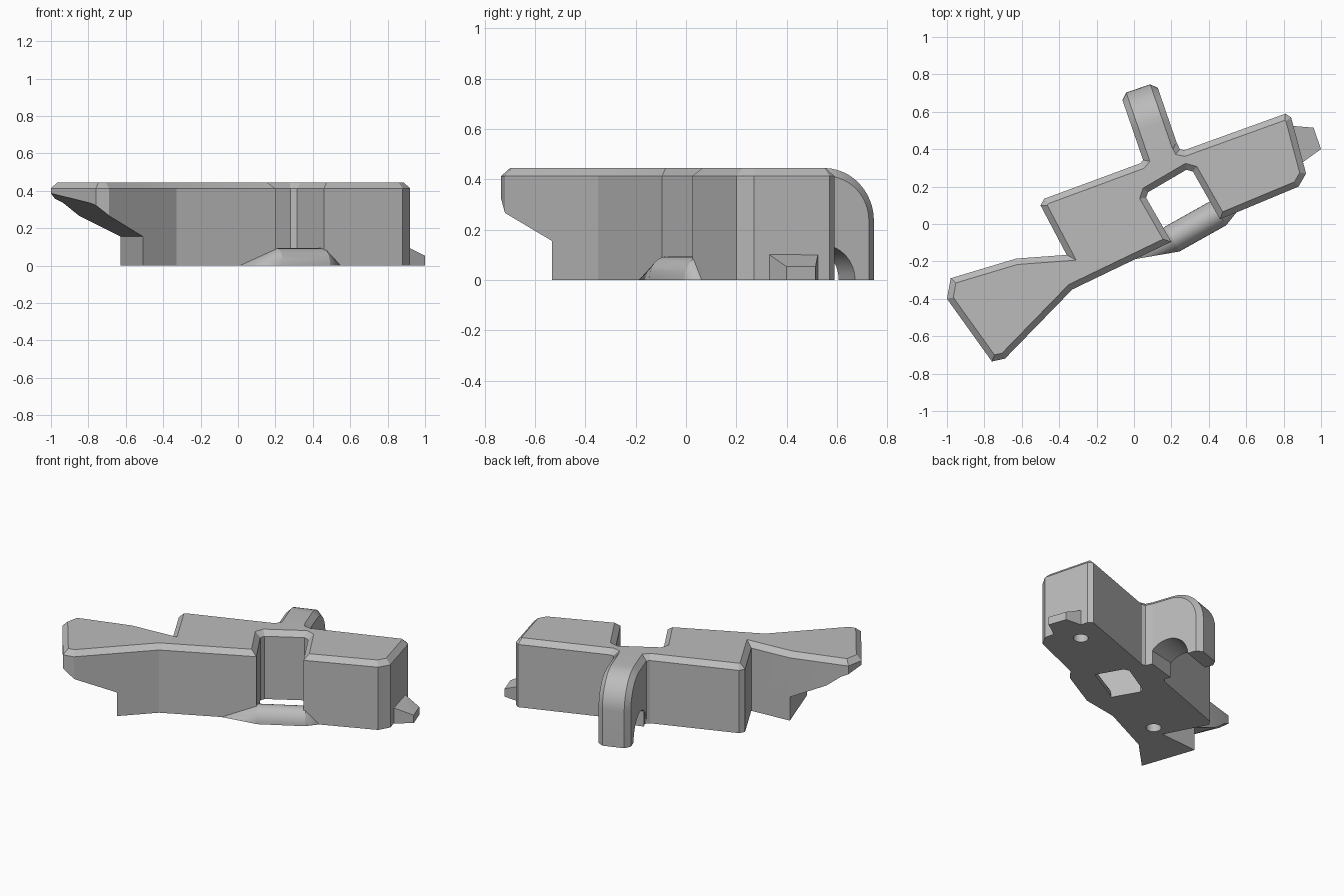
import bpy, bmesh
from math import sin, cos, pi, radians
from mathutils import Matrix, Vector

cube = bpy.data.objects.get("Cube")
if cube:
    bpy.data.objects.remove(cube)

TOP, CHAMFER, TURN = 0.445, 0.032, radians(19)

grey = bpy.data.materials.new("mid_grey")
grey.use_nodes = True
grey.diffuse_color = (0.5, 0.5, 0.5, 1)
grey.node_tree.nodes["Principled BSDF"].inputs["Base Color"].default_value = grey.diffuse_color


def add_object(name, bm, matrix=None):
    bmesh.ops.recalc_face_normals(bm, faces=bm.faces)
    mesh = bpy.data.meshes.new(name)
    if matrix:
        bm.transform(matrix)
    bm.to_mesh(mesh)
    bm.free()
    mesh.materials.append(grey)
    obj = bpy.data.objects.new(name, mesh)
    bpy.context.collection.objects.link(obj)
    return obj


def extrude_profile(points, direction):
    """Solid made by sweeping a flat outline along a direction."""
    bm = bmesh.new()
    face = bm.faces.new([bm.verts.new(p) for p in points])
    swept = bmesh.ops.extrude_face_region(bm, geom=[face], use_keep_orig=True)
    moved = [g for g in swept["geom"] if isinstance(g, bmesh.types.BMVert)]
    bmesh.ops.translate(bm, verts=moved, vec=direction)
    bmesh.ops.recalc_face_normals(bm, faces=bm.faces)
    return bm


def chamfer(bm, test):
    edges = [e for e in bm.edges if test(*e.verts)]
    bmesh.ops.bevel(bm, geom=edges, offset=CHAMFER, offset_type='OFFSET',
                    segments=1, profile=0.5, affect='EDGES', clamp_overlap=False)


def hull(name, points):
    bm = bmesh.new()
    for p in points:
        bm.verts.new(p)
    bmesh.ops.convex_hull(bm, input=bm.verts)
    return add_object(name, bm)


def placed(x, y):
    return Matrix.Translation((x, y, 0)) @ Matrix.Rotation(TURN, 4, 'Z')


def cut(target, cutter):
    cutter.hide_render = True
    mod = target.modifiers.new("cut", 'BOOLEAN')
    mod.operation, mod.solver, mod.object = 'DIFFERENCE', 'EXACT', cutter
    bpy.context.view_layer.objects.active = target
    bpy.ops.object.modifier_apply(modifier=mod.name)
    bpy.data.objects.remove(cutter)


# Main body: plan outline with open front notch and flared tail
outline = [
    (0.92, 0.27), (0.84, 0.57), (0.81, 0.59), (0.27, 0.395), (0.245, 0.4), (0.227, 0.44),
    (0.037, 0.385), (0.055, 0.35), (0.035, 0.325), (-0.48, 0.135), (-0.5, 0.1),
    (-0.36, -0.165), (-0.63, -0.185), (-0.98, -0.29), (-1.0, -0.4), (-0.76, -0.735),
    (-0.69, -0.72), (-0.33, -0.35), (0.2, -0.095), (0.065, 0.14), (0.075, 0.17),
    (0.28, 0.29), (0.315, 0.28), (0.46, 0.025), (0.88, 0.2)]
bm = extrude_profile([(x, y, 0) for x, y in outline], (0, 0, TOP))
chamfer(bm, lambda a, b: min(a.co.z, b.co.z) > TOP - 0.001)
body = add_object("main_body", bm)

# Undercut beneath the tail
under = [(0, -0.1), (0, 0.155), (-0.23, 0.265), (-0.32, 0.335), (-0.43, 0.39),
         (-0.7, 0.4), (-0.7, -0.1)]
bm = extrude_profile([(u, -0.5, z) for u, z in under], (0, 1.5, 0))
cut(body, add_object("tail_cutter", bm, placed(-0.505, -0.54)))

# Blind screw holes in the base
for x, y in [(0.75, 0.4), (-0.27, -0.14)]:
    bm = bmesh.new()
    bmesh.ops.create_cone(bm, cap_ends=True, segments=24, radius1=0.045,
                          radius2=0.045, depth=0.24)
    cut(body, add_object("hole_cutter", bm, Matrix.Translation((x, y, 0))))

# Back hook: rounded shoulder outside, arched tunnel below
arch_mid, arch_r, bend = 0.14, 0.14, 0.21
profile = [(-0.06, 0), (-0.06, TOP)]
profile += [(0.16 + bend * sin(a), TOP - bend + bend * cos(a))
            for a in (i * pi / 24 for i in range(13))]
profile += [(0.37, 0)]
profile += [(arch_mid + arch_r * cos(a), arch_r * sin(a))
            for a in (i * pi / 16 for i in range(17))]
half = 0.1
bm = extrude_profile([(-half, v, z) for v, z in profile], (2 * half, 0, 0))


def on_hook_rim(a, b):
    same_side = abs(a.co.x - b.co.x) < 0.001
    outer = all((Vector((p.co.y - arch_mid, p.co.z))).length > 0.17 for p in (a, b))
    return same_side and outer and max(a.co.z, b.co.z) > 0.01 and max(a.co.y, b.co.y) > 0


chamfer(bm, on_hook_rim)
hook = add_object("back_hook", bm, placed(0.143, 0.375))

# Rounded bar across the front notch, tapering into the body at both ends
start, end = Vector((0.205, -0.08, 0)), Vector((0.455, 0.06, 0))
side = Vector((0, 0, 1)).cross((end - start).normalized())
points = [(0.01, -0.187, 0), (0.55, 0.065, 0)]
for centre in (start, end):
    for i in range(17):
        a = i * pi / 16
        points.append(centre + side * 0.077 * cos(a) + Vector((0, 0, 0.093 * sin(a))))
bar = hull("front_bar", points)

# Tapered peg on the end face
base = [(0.84, 0.525), (0.895, 0.325)]
tip = [(0.96, 0.515), (1.0, 0.4)]
peg = hull("end_peg", [(x, y, z) for x, y in base for z in (0, 0.105)]
           + [(x, y, z) for x, y in tip for z in (0, 0.053)])

# Smooth the curved surfaces while keeping hard edges
for obj in (body, hook, bar):
    bpy.ops.object.select_all(action='DESELECT')
    obj.select_set(True)
    bpy.context.view_layer.objects.active = obj
    bpy.ops.object.shade_smooth_by_angle(angle=radians(20))
